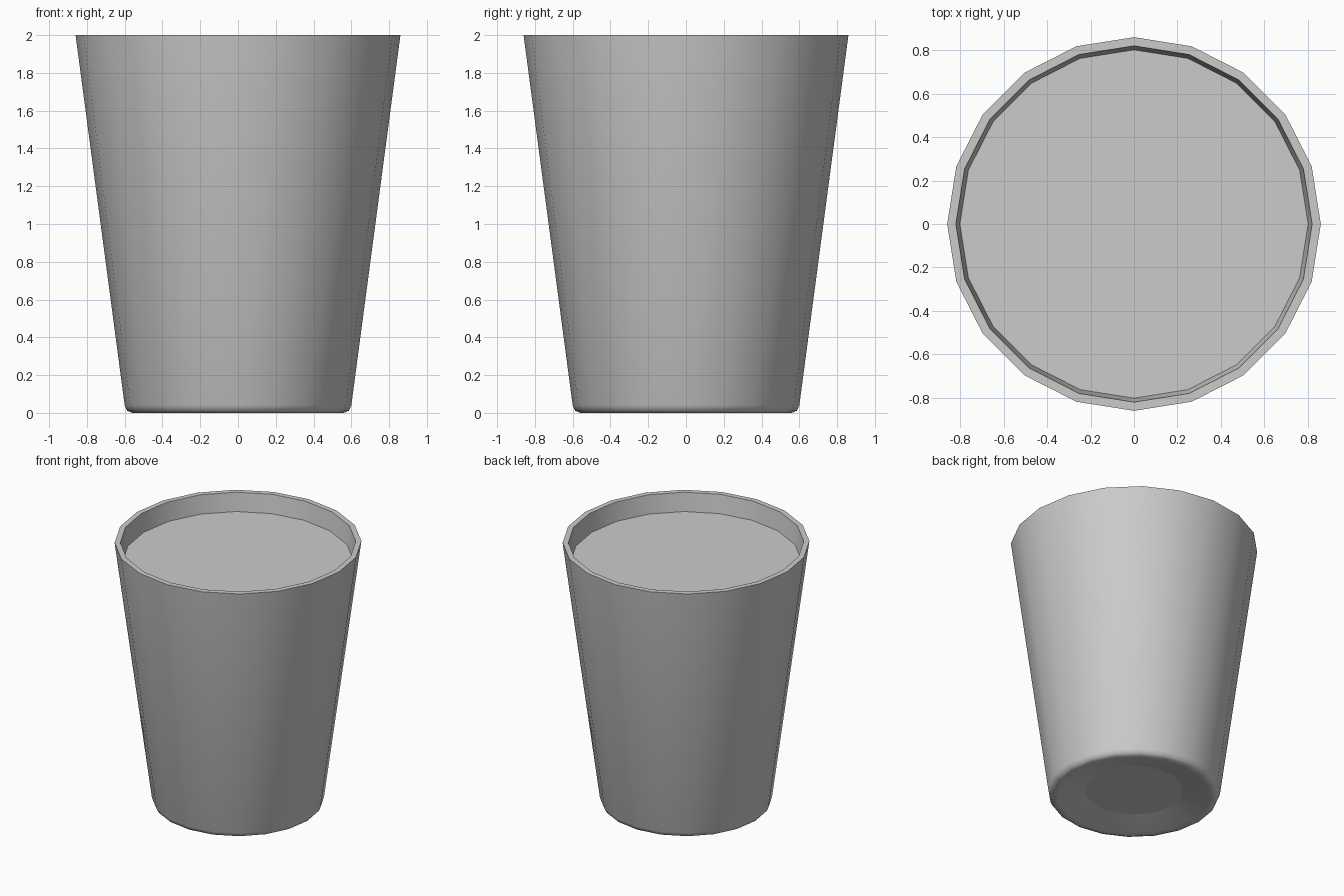
import bpy, bmesh, math

if "Cube" in bpy.data.objects:
    bpy.data.objects.remove(bpy.data.objects["Cube"])

SIDES = 20


def ring(bm, r, z):
    return [bm.verts.new((r * math.cos(2 * math.pi * i / SIDES),
                          r * math.sin(2 * math.pi * i / SIDES), z)) for i in range(SIDES)]


def lathe(name, profile, cap_ends=True):
    """Revolve (radius, z) points and close both ends with flat discs."""
    bm = bmesh.new()
    rings = [ring(bm, r, z) for r, z in profile]
    for a, b in zip(rings, rings[1:]):
        for i in range(SIDES):
            j = (i + 1) % SIDES
            bm.faces.new((a[i], a[j], b[j], b[i])).smooth = True
    # End discs stay flat
    bm.faces.new(rings[0][::-1])
    if len(rings) > 1:
        bm.faces.new(rings[-1])
    bmesh.ops.recalc_face_normals(bm, faces=bm.faces)
    # Crisp edges at rim and inner floor
    for e in bm.edges:
        if len(e.link_faces) == 2 and e.calc_face_angle() > math.radians(50):
            e.smooth = False
    mesh = bpy.data.meshes.new(name)
    bm.to_mesh(mesh)
    bm.free()
    obj = bpy.data.objects.new(name, mesh)
    bpy.context.collection.objects.link(obj)
    return obj


# Tapered cup: recessed base, rounded foot, outer wall, thin rim, inner wall, floor
lathe("cup", [
    (0.34, 0.05), (0.53, 0.005), (0.56, 0.0), (0.588, 0.012), (0.60, 0.04),
    (0.86, 2.0), (0.82, 2.0), (0.57, 0.10),
])

# Drink surface just below the rim
bm = bmesh.new()
face = bm.faces.new(ring(bm, 0.802, 1.86))
mesh = bpy.data.meshes.new("drink_surface")
bm.to_mesh(mesh)
bm.free()
bpy.context.collection.objects.link(bpy.data.objects.new("drink_surface", mesh))
